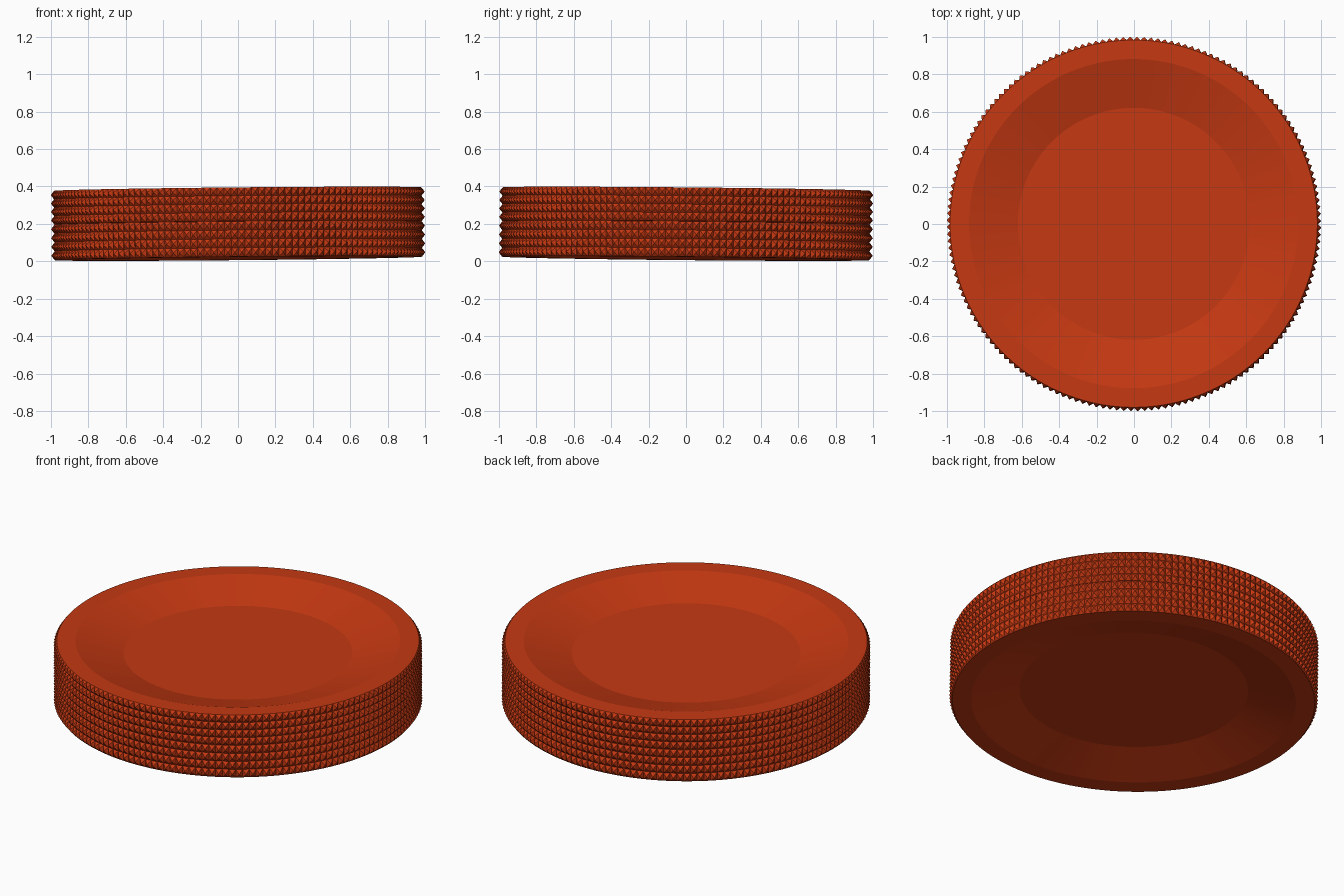
import bpy, bmesh, math
from mathutils import Matrix, Vector

if "Cube" in bpy.data.objects:
    bpy.data.objects.remove(bpy.data.objects["Cube"])

SEG, ROWS = 168, 4           # knurl columns and rows per disc
H = 0.186                    # disc thickness
R = 0.982                    # radius at the base of the knurl
DISH, RIM_IN, FLOOR = 0.072, 0.88, 0.62
TILT = 0.0135

mat = bpy.data.materials.new("red_orange")
mat.diffuse_color = (0.56, 0.04, 0.006, 1)
mat.use_nodes = True
mat.node_tree.nodes["Principled BSDF"].inputs["Base Color"].default_value = mat.diffuse_color


def disc(name, z_mid, h):
    bm = bmesh.new()
    half = h / 2
    # profile: lower dish, knurled edge, upper dish
    lower = [(FLOOR, -half + DISH), (RIM_IN, -half)]
    edge = [(R, -half + h * i / ROWS) for i in range(ROWS + 1)]
    upper = [(RIM_IN, half), (FLOOR, half - DISH)]
    rings = []
    for r, z in lower + edge + upper:
        rings.append([bm.verts.new((r * math.cos(a), r * math.sin(a), z))
                      for a in (2 * math.pi * i / SEG for i in range(SEG))])
    knurl = []
    for k in range(len(rings) - 1):
        a, b = rings[k], rings[k + 1]
        for i in range(SEG):
            j = (i + 1) % SEG
            f = bm.faces.new((a[i], a[j], b[j], b[i]))
            if 2 <= k < 2 + ROWS:
                knurl.append(f)
    # dish floors
    bm.faces.new(rings[0][::-1])
    bm.faces.new(rings[-1])
    bm.normal_update()
    # raise a small pyramid on each knurl cell
    bmesh.ops.poke(bm, faces=knurl, offset=0.018)
    me = bpy.data.meshes.new(name)
    bm.to_mesh(me)
    bm.free()
    me.materials.append(mat)
    ob = bpy.data.objects.new(name, me)
    bpy.context.collection.objects.link(ob)
    # lean the stack slightly towards the back left
    ob.matrix_world = (Matrix.Translation((0, 0, 0.2))
                       @ Matrix.Rotation(-TILT, 4, Vector((1, 1, 0)))
                       @ Matrix.Translation((0, 0, z_mid)))
    bpy.ops.object.select_all(action='DESELECT')
    ob.select_set(True)
    bpy.context.view_layer.objects.active = ob
    bpy.ops.object.shade_smooth_by_angle(angle=math.radians(10))
    return ob


disc("lower_disc", -H / 2 + 0.003, H + 0.003)
disc("upper_disc", H / 2 + 0.003, H - 0.006)
